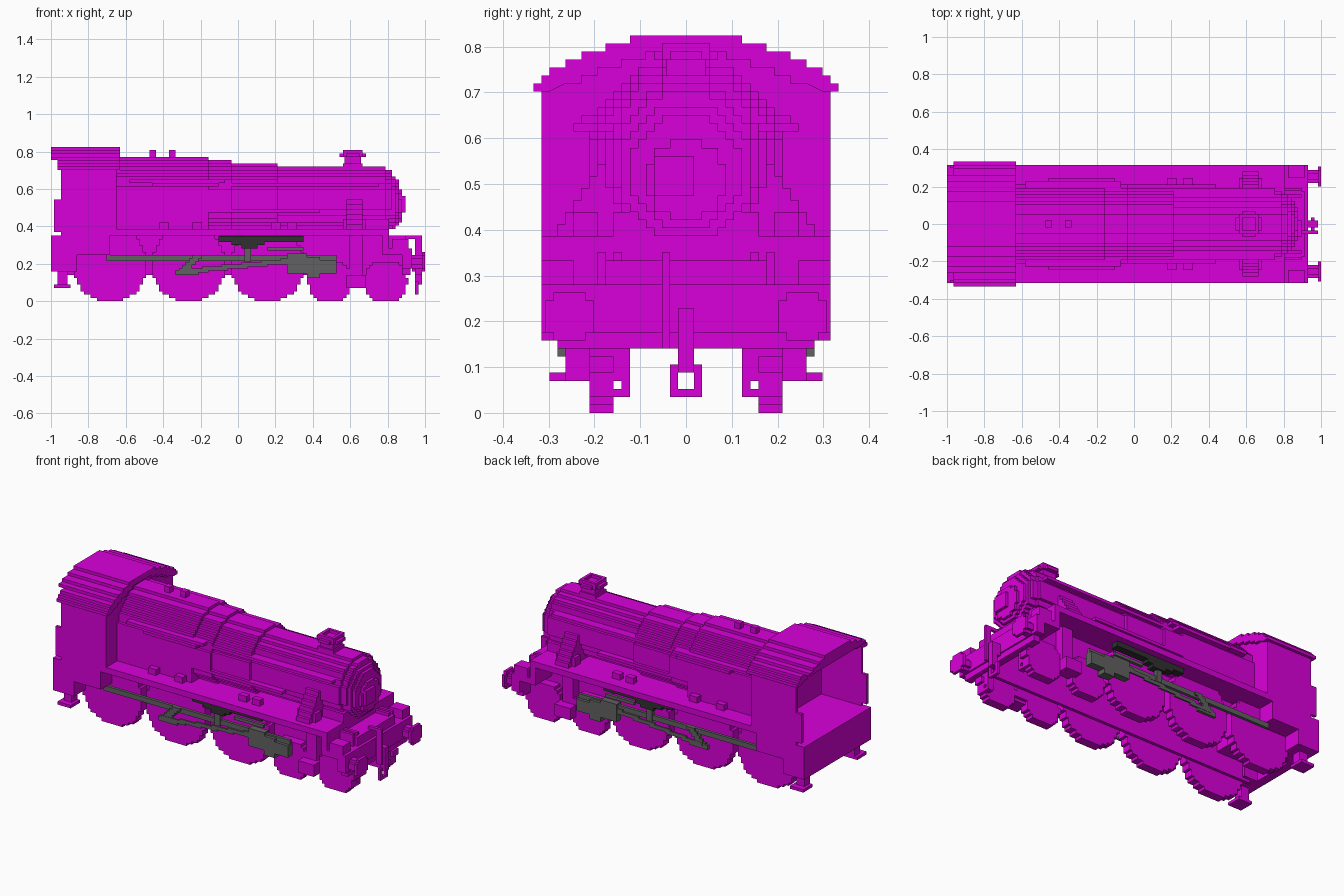
import bpy, bmesh, math
from mathutils import Vector

cube = bpy.data.objects.get("Cube")
if cube:
    bpy.data.objects.remove(cube)

U = 2 / 114  # one block; all sizes below are in blocks


def material(name, rgb):
    m = bpy.data.materials.new(name)
    m.use_nodes = True
    colour = (*rgb, 1)
    m.diffuse_color = colour
    m.node_tree.nodes["Principled BSDF"].inputs["Base Color"].default_value = colour
    return m


PURPLE = material("purple paint", (.7, 0, .7))
GREY = material("grey metal", (.12, .12, .12))
DARK = material("dark metal", (.03, .03, .03))


def prism(name, points, axis, lo, hi, mat=PURPLE):
    """Extrude a flat outline along an axis."""
    place = {"x": lambda a, b, t: (t, a, b),
             "y": lambda a, b, t: (a, t, b),
             "z": lambda a, b, t: (a, b, t)}[axis]
    bm = bmesh.new()
    face = bm.faces.new([bm.verts.new(Vector(place(a, b, lo)) * U) for a, b in points])
    out = bmesh.ops.extrude_face_region(bm, geom=[face])
    verts = [v for v in out["geom"] if isinstance(v, bmesh.types.BMVert)]
    bmesh.ops.translate(bm, verts=verts, vec=Vector(place(0, 0, hi - lo)) * U)
    bmesh.ops.recalc_face_normals(bm, faces=bm.faces)
    mesh = bpy.data.meshes.new(name)
    bm.to_mesh(mesh)
    bm.free()
    mesh.materials.append(mat)
    obj = bpy.data.objects.new(name, mesh)
    bpy.context.scene.collection.objects.link(obj)
    return obj


def box(name, x0, x1, y0, y1, z0, z1, mat=PURPLE):
    return prism(name, [(x0, y0), (x1, y0), (x1, y1), (x0, y1)], "z", z0, z1, mat)


def pair(name, x0, x1, y0, y1, z0, z1, mat=PURPLE):
    """The same box on both sides of the engine."""
    box(name + "_left", x0, x1, y0, y1, z0, z1, mat)
    box(name + "_right", x0, x1, -y1, -y0, z0, z1, mat)


def mirrored(half):
    """Close a half outline across the middle."""
    return half + [(-y, z) for y, z in reversed(half)]


def stepped(name, centre, r, axis, lo, hi, top=None, floor=None):
    """Disc with a blocky staircase edge; floor gives it straight legs."""
    a, b = centre
    half = []
    for i in range(-int(r), int(r)):
        if top is not None and b + i >= top:
            break
        half.append((max(1, round(math.sqrt(r * r - (i + .5) ** 2))), b + i))
    if floor is not None:
        half = [(w, z) for w, z in half if z >= b]
        half.insert(0, (round(r), floor))
    right = []
    for k, (w, z) in enumerate(half):
        end = half[k + 1][1] if k + 1 < len(half) else z + 1
        right += [(w, z), (w, end)]
    clean = [p for i, p in enumerate(right)
             if not (0 < i < len(right) - 1 and right[i - 1][0] == p[0] == right[i + 1][0])]
    clean = [p for i, p in enumerate(clean) if i == 0 or p != clean[i - 1]]
    return prism(name, [(a + w, z) for w, z in mirrored(clean)], axis, lo, hi)


# Frames, running boards and front deck
pair("frame_plate", -52, 51, 8, 9, 8, 20)
box("running_board", -37, 45, -18, 18, 20, 22)
box("board_end", 44, 46, -18, 18, 14, 22)
box("front_deck", 45, 52, -18, 18, 14, 16)
box("deck_centre", 45, 52, -10, 10, 16, 19)
pair("deck_block", 47, 52, 14, 18, 16, 19)
box("buffer_beam", 50, 53, -18, 18, 10, 16)
box("beam_lower", 50, 52.5, -16, 16, 8, 10)
pair("deck_frame", 45, 51, 10, 11, 16, 20)
pair("guard_iron", 49, 51, 7, 9, 4, 8)
pair("guard_foot", 49, 51, 7, 10, 2, 3)
pair("guard_leg", 49, 51, 7, 8, 3, 4)

# Wheels
for side in (-1, 1):
    tag = "left" if side > 0 else "right"
    lo, hi = sorted((9 * side, 12 * side))
    for i, x in enumerate((-39, -15, 9)):
        stepped(f"driving_wheel_{tag}_{i}", (x, 11), 11.4, "y", lo, hi, top=20)
    for i, x in enumerate((28, 45)):
        stepped(f"leading_wheel_{tag}_{i}", (x, 6), 6.6, "y", lo, hi)

# Boiler, stepping down towards the smokebox
stepped("firebox", (0, 32), 12, "x", -37, -9, floor=22)
stepped("boiler_rear", (0, 31), 12, "x", -9, -2)
stepped("boiler_middle", (0, 31), 11, "x", -2, 12)
stepped("boiler_front", (0, 31), 10, "x", 12, 45)
stepped("smokebox_rim", (0, 31), 9, "x", 45, 47)
stepped("smokebox_lip", (0, 30), 8.3, "x", 47, 48)
stepped("smokebox_door", (0, 30), 7, "x", 48, 49)
stepped("door_centre", (0, 29), 5, "x", 49, 50)
box("door_hinge", 50, 51, -4, 1, 27, 32)
box("smokebox_saddle", 33, 46, -9, 9, 20, 25)
pair("firebox_rail_upper", -33, -4, 11, 13, 36, 37)
pair("firebox_rail_lower", -26, -6, 11, 14, 35, 36)
pair("boiler_rail", -6, 43, 9, 11, 35, 36)
pair("boiler_pipe", -9, 25, 10, 12, 27, 28)

# Chimney and boiler top fittings
box("chimney_base", 32, 38, -3, 3, 40, 42)
box("chimney_stem", 32.5, 37.5, -2.5, 2.5, 42, 44)
stepped("chimney_cap", (35, 0), 4, "z", 44, 45)
pair("chimney_lip_side", 32, 38, 2, 3, 45, 46)
box("chimney_lip_front", 37, 38, -2, 2, 45, 46)
box("chimney_lip_rear", 32, 33, -2, 2, 45, 46)
box("safety_valve_rear", -27, -25, -1, 1, 43, 46)
box("safety_valve_front", -21, -19, -1, 1, 43, 46)

# Steam pipe covers slope out from the smokebox to the board
for k in range(6):
    pair(f"steam_pipe_{k}", 33, 38, 8, 16 - k, 22 + k * 1.5, 23.5 + k * 1.5)
pair("steam_pipe_rib", 32, 39, 11, 14, 22, 25)

# Small boxes on the running board
for i, x in enumerate((-24, -14, 10, 15)):
    pair(f"board_box_{i}", x, x + 3, 12, 14, 22, 24)

# Cab, open at the back
pair("cab_side", -54, -37, 17, 18, 20, 40)
pair("cab_side_rear", -56, -54, 17, 18, 21, 31)
box("cab_front", -39, -37, -17, 17, 20, 41)
box("cab_floor", -57, -39, -18, 18, 14, 20)
pair("rear_panel", -57, -49, 7, 18, 9, 14)
box("rear_beam", -57, -54, -17, 17, 9, 14)

roof = [(19, 40), (19, 41), (18, 41), (18, 42), (17, 42), (17, 43),
        (15, 43), (15, 44), (13, 44), (13, 45), (10, 45), (10, 46), (7, 46), (7, 47)]
inner = [(17, 40)] + [(y - 2, z - 2) for y, z in roof[4:] if z > 42]
prism("cab_roof", mirrored(roof) + mirrored(inner)[::-1], "x", -55, -36)
prism("roof_edge", mirrored([p for p in roof if p[1] >= 43][1:]), "x", -57, -54)
arch = [(16, 40)] + [(y - 1, z - 1) for y, z in roof[4:]]
prism("cab_front_arch", mirrored(arch), "x", -39, -37)

# Footsteps and front brake blocks
pair("step_hanger", -55, -52, 12, 15, 4, 20)
pair("step_tread", -56, -51, 12, 17, 4, 5)
pair("brake_hanger", 34, 38, 9, 12, 5, 20)
pair("brake_block", 33, 39, 10, 15, 4, 8)

# Buffers and coupling
for side in (-1, 1):
    tag = "left" if side > 0 else "right"
    stepped(f"buffer_stem_{tag}", (side * 14.5, 12), 2, "x", 53, 56)
    stepped(f"buffer_head_{tag}", (side * 14.5, 12), 3, "x", 56, 57)
box("coupling_hook", 53, 56, -1, 1, 9, 13)
box("coupling_bar", 54, 56, -1, 1, 5, 9)
pair("coupling_link", 54, 55, 1, 2, 2, 6)
box("coupling_link_top", 54, 55, -2, 2, 5, 6)
box("coupling_link_bottom", 54, 55, -2, 2, 2, 3)
box("brake_pipe", 54, 56, -3, -2, 8, 20)
box("brake_pipe_top", 51, 55, -3, -2, 19, 20)

# Cylinders, rods and valve gear
pair("cylinder_rear", 15, 21, 13.5, 15.8, 8.5, 14.5, GREY)
pair("cylinder_middle", 21, 25, 13, 16, 7, 13.5, GREY)
pair("cylinder_front", 25, 30, 13.5, 16, 8.5, 12.5, GREY)
pair("slide_rod", -40, 30, 14, 15, 12.3, 14, GREY)
pair("crank_foot", -19, -12, 14.5, 15.5, 8, 9.5, GREY)
for k in range(6):
    pair(f"connecting_rod_{k}", -17 + k * 6, -9 + k * 6, 15, 15.6, 8.8 + k * .6, 10 + k * .6, GREY)
    pair(f"crank_arm_{k}", -19 + k, -16 + k, 14.5, 15.5, 8 + k, 9 + k, GREY)
pair("valve_rod", 9, 20, 14, 15, 15.5, 16.5, GREY)
pair("link_drop", 2, 4, 14, 15.5, 12, 16, GREY)
for i, (x0, x1, z) in enumerate(((-6, 20, 19), (-6, 20, 18.3), (-2, 8, 17.3), (1, 6, 16.3))):
    pair(f"valve_link_{i}", x0, x1, 13.5, 16, z - .2, z + .8, DARK)
